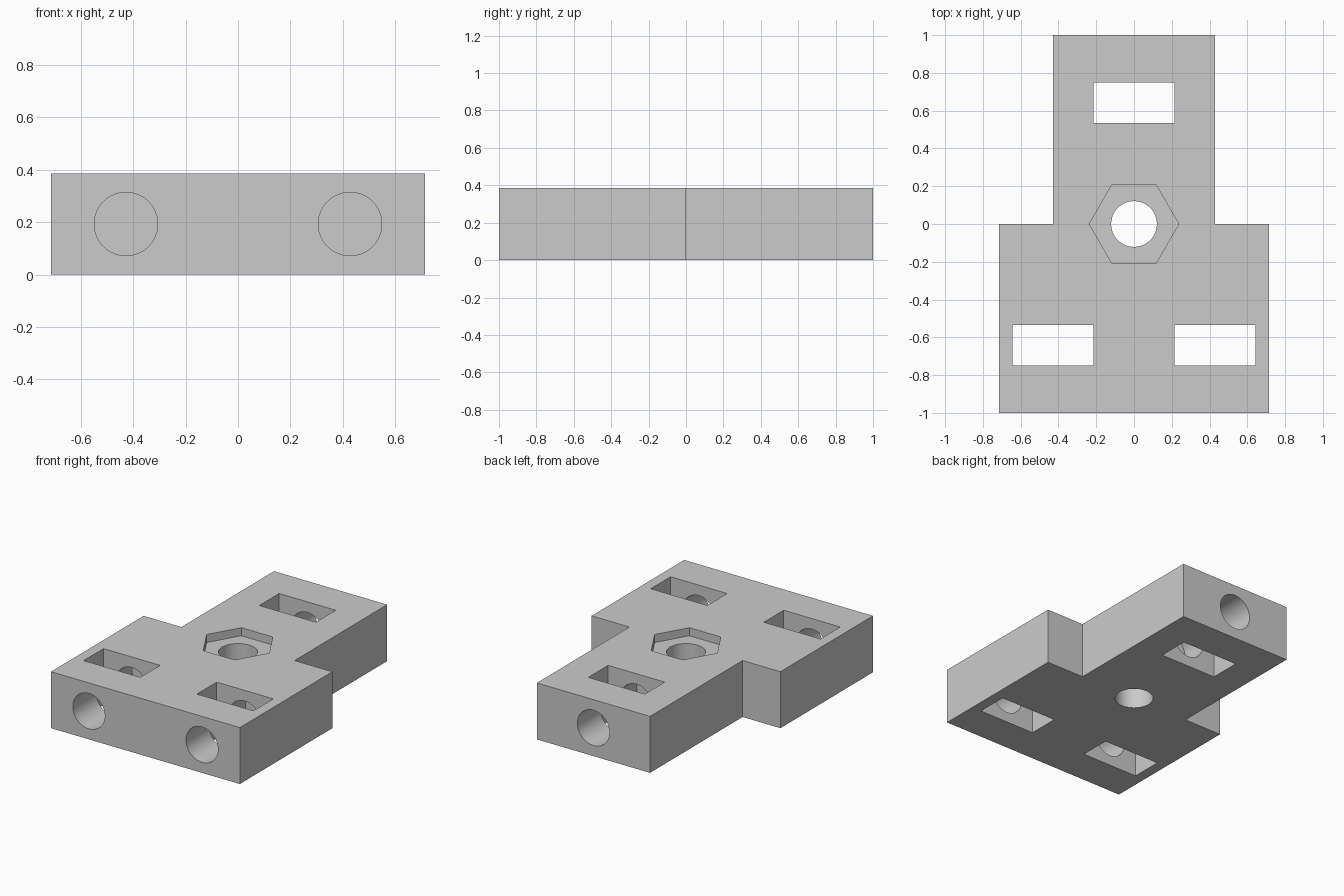
import bpy
import bmesh
import math
from mathutils import Matrix

cube = bpy.data.objects.get("Cube")
if cube:
    bpy.data.objects.remove(cube, do_unlink=True)

THICK = 0.386
HALF_WIDTH, HALF_ARM = 0.714, 0.428
BOLT_R = 0.121

grey = bpy.data.materials.new("light grey plastic")
grey.use_nodes = True
grey.diffuse_color = (0.6, 0.6, 0.6, 1)
grey.node_tree.nodes["Principled BSDF"].inputs["Base Color"].default_value = (0.6, 0.6, 0.6, 1)


def prism(name, outline, low, high, matrix=Matrix()):
    """Extrude a flat outline from low to high along z, then transform it."""
    bm = bmesh.new()
    base = bm.faces.new([bm.verts.new((x, y, low)) for x, y in outline])
    grown = bmesh.ops.extrude_face_region(bm, geom=[base])["geom"]
    top = [v for v in grown if isinstance(v, bmesh.types.BMVert)]
    bmesh.ops.translate(bm, verts=top, vec=(0, 0, high - low))
    bmesh.ops.transform(bm, matrix=matrix, verts=bm.verts)
    bmesh.ops.recalc_face_normals(bm, faces=bm.faces)
    mesh = bpy.data.meshes.new(name)
    bm.to_mesh(mesh)
    bm.free()
    mesh.materials.append(grey)
    obj = bpy.data.objects.new(name, mesh)
    bpy.context.collection.objects.link(obj)
    return obj


def ring(radius, sides):
    return [(radius * math.cos(math.tau * i / sides), radius * math.sin(math.tau * i / sides))
            for i in range(sides)]


def rectangle(x, y, w, h):
    return [(x - w / 2, y - h / 2), (x + w / 2, y - h / 2),
            (x + w / 2, y + h / 2), (x - w / 2, y + h / 2)]


# Stepped T-shaped block
right_half = [(HALF_WIDTH, -1), (HALF_WIDTH, 0), (HALF_ARM, 0), (HALF_ARM, 1)]
outline = right_half + [(-x, y) for x, y in reversed(right_half)]
block = prism("bracket_block", outline, 0, THICK)

# Centre bore and hexagonal nut recess
cutters = [
    prism("bore_cutter", ring(BOLT_R, 64), -0.1, THICK + 0.1),
    prism("hex_recess_cutter", ring(0.237, 6), THICK - 0.055, THICK + 0.1),
]

# Nut slots, each crossed by a blind bolt hole from the nearest end
for x, side in ((-0.428, -1), (0.428, -1), (0, 1)):
    cutters.append(prism("slot_cutter", rectangle(x, side * 0.643, 0.428, 0.214), -0.1, THICK + 0.1))
    lay_down = Matrix.Translation((x, 0, THICK / 2)) @ Matrix.Rotation(-side * math.pi / 2, 4, "X")
    cutters.append(prism("bolt_hole_cutter", ring(BOLT_R, 64), 0.36, 1.1, lay_down))

for cutter in cutters:
    cutter.hide_render = True
    cut = block.modifiers.new(cutter.name, "BOOLEAN")
    cut.operation = "DIFFERENCE"
    cut.solver = "EXACT"
    cut.object = cutter

# Bake the cuts and drop the helpers
bpy.context.view_layer.update()
graph = bpy.context.evaluated_depsgraph_get()
result = bpy.data.meshes.new_from_object(block.evaluated_get(graph))
block.modifiers.clear()
block.data = result
for cutter in cutters:
    bpy.data.objects.remove(cutter, do_unlink=True)

# Smooth bores, sharp corners
bpy.ops.object.select_all(action="DESELECT")
block.select_set(True)
bpy.context.view_layer.objects.active = block
bpy.ops.object.shade_smooth_by_angle(angle=math.radians(30))
